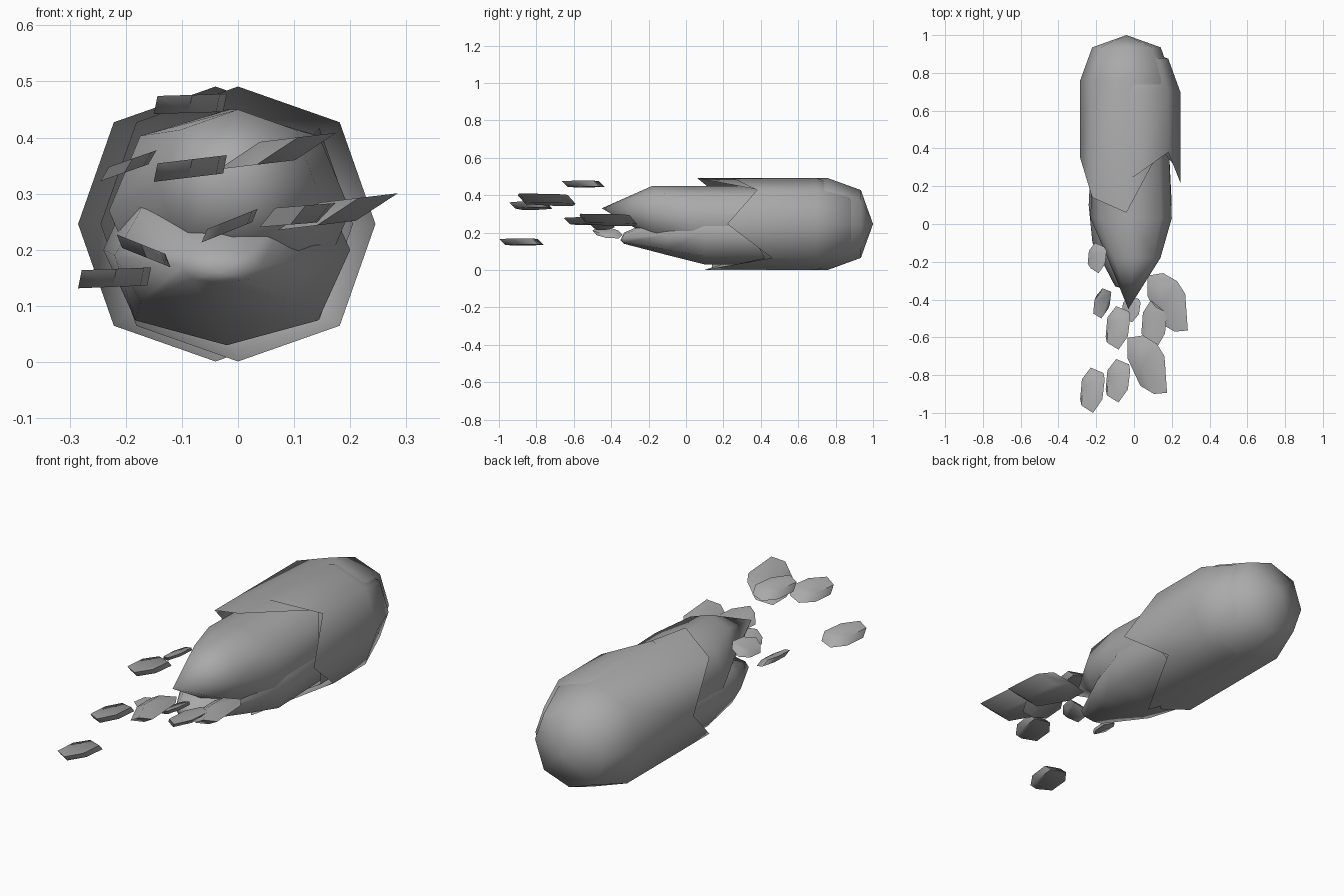
import bpy, bmesh, math
from mathutils import Vector

cube = bpy.data.objects.get("Cube")
if cube:
    bpy.data.objects.remove(cube, do_unlink=True)

# One dull grey for everything
grey = bpy.data.materials.new("grey")
grey.use_nodes = True
COLOUR = (0.4, 0.4, 0.4, 1)
grey.diffuse_color = COLOUR
grey.node_tree.nodes["Principled BSDF"].inputs["Base Color"].default_value = COLOUR

# Slightly bulged octagon, counted from +x over the top
C = 0.74
OCT = [(1, 0), (C, C), (0, 1), (-C, C), (-1, 0), (-C, -C), (0, -1), (C, -C)]


def finish(bm, name, angle):
    bmesh.ops.recalc_face_normals(bm, faces=bm.faces)
    mesh = bpy.data.meshes.new(name)
    bm.to_mesh(mesh)
    bm.free()
    mesh.materials.append(grey)
    obj = bpy.data.objects.new(name, mesh)
    bpy.context.collection.objects.link(obj)
    bpy.ops.object.select_all(action='DESELECT')
    obj.select_set(True)
    bpy.context.view_layer.objects.active = obj
    bpy.ops.object.shade_smooth_by_angle(angle=math.radians(angle))


def loft(name, rings, tip, angle=60):
    """Join octagonal rings of points; close the first one onto a tip."""
    bm = bmesh.new()
    loops = [[bm.verts.new(p) for p in ring] for ring in rings]
    pole = bm.verts.new(tip)
    for i in range(8):
        j = (i + 1) % 8
        bm.faces.new((pole, loops[0][i], loops[0][j]))
        for a, b in zip(loops, loops[1:]):
            bm.faces.new((a[i], b[i], b[j], a[j]))
    finish(bm, name, angle)


def ring(y, cx, cz, rx, rz):
    ys = y if isinstance(y, (list, tuple)) else [y] * 8
    return [(cx + rx * u, yy, cz + rz * v) for (u, v), yy in zip(OCT, ys)]


# Round-ended outer shells with ragged open rims
def shell(name, cx, back, rim):
    r, cz = 0.245, 0.246
    loft(name, [ring(back - 0.065, cx, cz, r * C, r * C),
                ring(back - 0.24, cx, cz, r, r),
                ring(rim, cx, cz, r, r)], (cx, back, cz))


shell("outer_shell", -0.04, 1.0, (0.32, 0.40, 0.06, 0.14, 0.35, 0.14, 0.14, 0.42))
shell("side_shell", 0.0, 0.94, (0.22, 0.38, 0.25, 0.30, 0.40, 0.30, 0.10, 0.46))

# Pointed core and the lower flap beneath it
loft("pointed_core", [ring(-0.18, 0.0, 0.31, 0.14, 0.14),
                      ring(0.03, -0.015, 0.27, 0.215, 0.18),
                      ring(0.5, -0.02, 0.26, 0.2, 0.19)], (-0.03, -0.45, 0.33))
loft("lower_flap", [ring(-0.33, -0.03, 0.17, 0.07, 0.03),
                    ring(-0.1, -0.04, 0.19, 0.18, 0.11),
                    ring(0.1, -0.02, 0.2, 0.22, 0.17),
                    ring(0.5, -0.02, 0.2, 0.2, 0.17)], (-0.03, -0.35, 0.16))

# Thin six-sided shards trailing in front, sheared so both edges are sharp
HEX = [(-0.1, 1), (1, 0.72), (0.8, -0.3), (0.0, -1), (-1, -0.62), (-0.85, 0.4)]
WIDE = [(-1, 0.9), (0.2, 1), (0.8, 0.5), (1, -0.95), (0, -1), (-1, 0.1)]


def shard(name, outline, centre, hx, hy, thick, slope, shear):
    bm = bmesh.new()
    cap = []
    for s in (-1, 1):
        k = 1 - abs(shear)
        loop = []
        for u, v in outline:
            x = hx * (u * k + s * shear)
            y = hy * (v * 0.86 - s * 0.14)
            loop.append(bm.verts.new(Vector(centre) + Vector((x, y, s * thick + slope * x))))
        cap.append(loop)
        bm.faces.new(loop)
    for i in range(6):
        j = (i + 1) % 6
        bm.faces.new((cap[0][i], cap[0][j], cap[1][j], cap[1][i]))
    finish(bm, name, 60)


SHARDS = [
    (HEX, (-0.085, -0.55, 0.46), 0.065, 0.115, 0.016, 0.03, 0.05),
    (HEX, (-0.085, -0.83, 0.345), 0.065, 0.115, 0.016, 0.12, 0.05),
    (HEX, (-0.22, -0.88, 0.15), 0.065, 0.12, 0.016, 0.04, 0.05),
    (HEX, (-0.195, -0.18, 0.35), 0.05, 0.08, 0.010, 0.35, 0.15),
    (HEX, (-0.015, -0.45, 0.243), 0.05, 0.07, 0.010, 0.4, 0.1),
    (HEX, (-0.168, -0.42, 0.198), 0.048, 0.08, 0.010, -0.4, -0.1),
    (HEX, (0.107, -0.53, 0.262), 0.068, 0.125, 0.016, 0.08, 0.2),
    (WIDE, (0.07, -0.745, 0.376), 0.105, 0.155, 0.020, 0.12, 0.35),
    (WIDE, (0.178, -0.415, 0.268), 0.107, 0.155, 0.020, 0.12, 0.35),
]
for n, args in enumerate(SHARDS, 1):
    shard(f"shard_{n}", *args)
